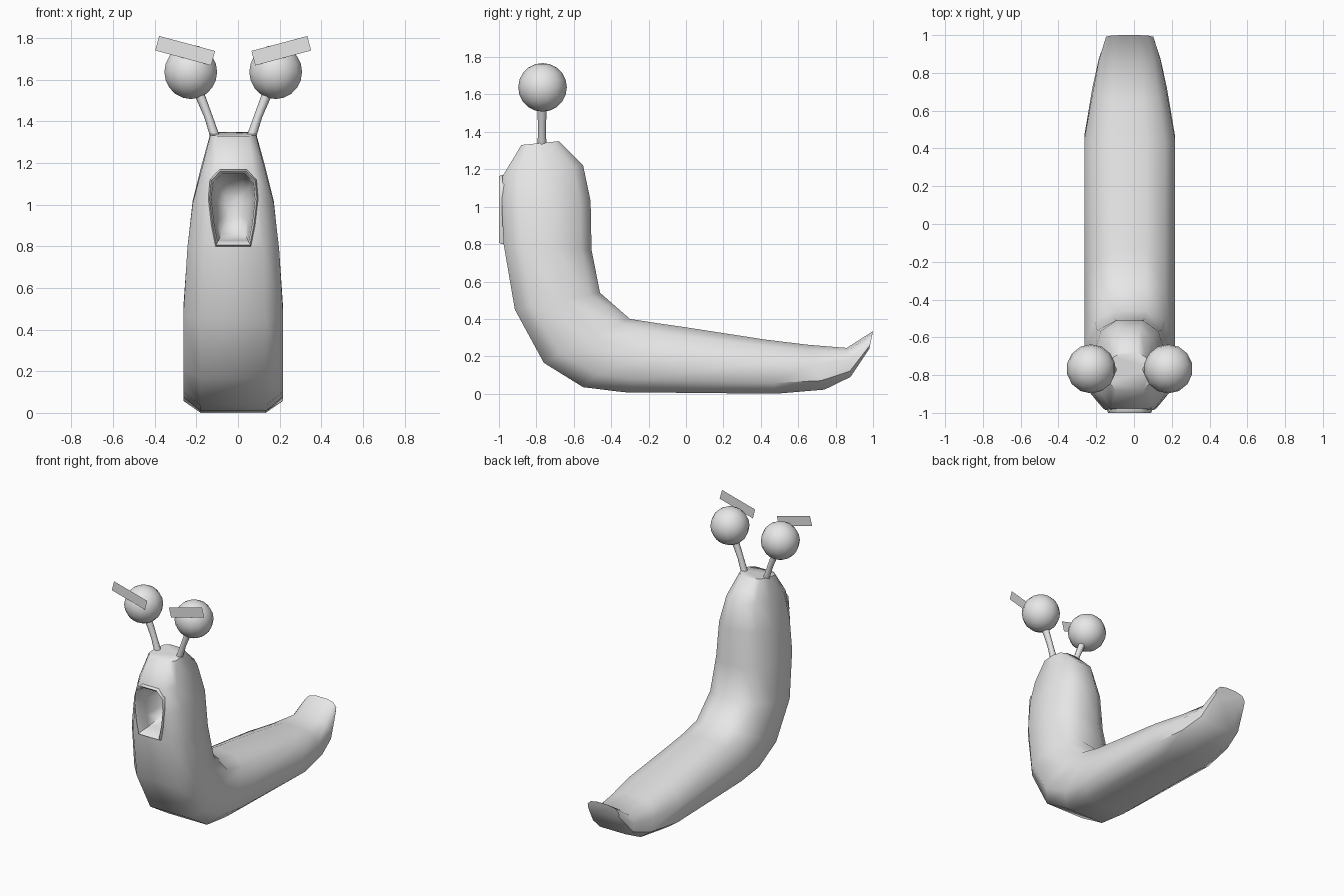
import bpy, bmesh, math
from mathutils import Vector

cube = bpy.data.objects.get("Cube")
if cube:
    bpy.data.objects.remove(cube, do_unlink=True)

CX = -0.023   # mirror plane of the animal

grey = bpy.data.materials.new("plain grey")
grey.use_nodes = True
grey.diffuse_color = (0.8, 0.8, 0.8, 1)
grey.node_tree.nodes["Principled BSDF"].inputs["Base Color"].default_value = (0.8, 0.8, 0.8, 1)


def finish(bm, name, angle=None):
    bmesh.ops.recalc_face_normals(bm, faces=bm.faces)
    mesh = bpy.data.meshes.new(name)
    bm.to_mesh(mesh)
    bm.free()
    mesh.materials.append(grey)
    obj = bpy.data.objects.new(name, mesh)
    bpy.context.collection.objects.link(obj)
    if angle:
        smooth(obj, angle)
    return obj


def smooth(obj, angle):
    bpy.ops.object.select_all(action='DESELECT')
    obj.select_set(True)
    bpy.context.view_layer.objects.active = obj
    bpy.ops.object.shade_smooth_by_angle(angle=math.radians(angle))


def loft(loops, cap_start=True, cap_end=True):
    """Skin closed loops of equal length."""
    bm = bmesh.new()
    rings = [[bm.verts.new(p) for p in loop] for loop in loops]
    n = len(rings[0])
    for a, b in zip(rings, rings[1:]):
        for i in range(n):
            j = (i + 1) % n
            bm.faces.new((a[i], a[j], b[j], b[i]))
    if cap_start:
        bm.faces.new(rings[0])
    if cap_end:
        bm.faces.new(rings[-1])
    return bm


# Body: belly point (y, z), back point (y, z), half width
stations = [
    ((-0.88, 1.33), (-0.68, 1.35), 0.11),
    ((-0.98, 1.165), (-0.55, 1.22), 0.15),
    ((-0.985, 1.0), (-0.51, 1.03), 0.195),
    ((-0.975, 0.80), (-0.505, 0.77), 0.22),
    ((-0.915, 0.45), (-0.46, 0.54), 0.24),
    ((-0.76, 0.165), (-0.30, 0.40), 0.24),
    ((-0.55, 0.035), (-0.14, 0.375), 0.24),
    ((-0.33, 0.008), (0.0, 0.355), 0.24),
    ((0.48, 0.0), (0.42, 0.29), 0.24),
    ((0.74, 0.022), (0.65, 0.262), 0.197),
    ((0.88, 0.09), (0.86, 0.245), 0.163),
    ((0.98, 0.24), (1.0, 0.335), 0.125),
]
# Half section: share of width, share of the way from belly to back
half = [(0.65, 0), (1, 0.2), (1, 0.58), (0.78, 0.88), (0.36, 1)]
section = half + [(-u, v) for u, v in reversed(half)]


def body_loop(belly, back, w):
    a, b = Vector((CX, *belly)), Vector((CX, *back))
    return [a.lerp(b, v) + Vector((u * w, 0, 0)) for u, v in section]


body = finish(loft([body_loop(*s) for s in stations]), "body")

# Mouth: a raised rim that rolls into a rounded hollow
mouth_half = [(0.085, 0.80), (0.105, 0.90), (0.12, 1.03), (0.112, 1.12), (0.065, 1.17)]
mouth_outline = mouth_half + [(-x, z) for x, z in reversed(mouth_half)]
MID = 0.985


def mouth_loop(scale_x, scale_z, y):
    return [(CX + x * scale_x, y, MID + (z - MID) * scale_z) for x, z in mouth_outline]


cutter = finish(loft([mouth_loop(0.9, 0.92, -1.1), mouth_loop(0.9, 0.92, -0.72)]), "mouth_cutter")
cut = body.modifiers.new("mouth_hole", 'BOOLEAN')
cut.object = cutter
cut.operation = 'DIFFERENCE'
cut.solver = 'EXACT'
bpy.ops.object.select_all(action='DESELECT')
body.select_set(True)
bpy.context.view_layer.objects.active = body
bpy.ops.object.modifier_apply(modifier="mouth_hole")
bpy.data.objects.remove(cutter, do_unlink=True)
smooth(body, 55)

finish(loft([
    mouth_loop(1.0, 1.0, -0.94),
    mouth_loop(1.0, 1.0, -0.985),
    mouth_loop(0.95, 0.96, -1.0),
    mouth_loop(0.87, 0.88, -0.985),
    mouth_loop(0.84, 0.85, -0.90),
    mouth_loop(0.66, 0.68, -0.80),
    mouth_loop(0.3, 0.35, -0.76),
], cap_start=False), "mouth", 60)

for side, label in ((1, "left"), (-1, "right")):
    # Eyeball
    bm = bmesh.new()
    bmesh.ops.create_uvsphere(bm, u_segments=14, v_segments=10, radius=0.13)
    bmesh.ops.translate(bm, verts=bm.verts, vec=(CX + side * 0.204, -0.767, 1.638))
    finish(bm, label + "_eyeball", 60)

    # Eye stalk
    rings = []
    for dx, z, r in ((0.075, 1.29, 0.025), (0.118, 1.42, 0.021), (0.17, 1.55, 0.026)):
        rings.append([(CX + side * dx + r * math.cos(k * math.pi / 4),
                       -0.77 + r * math.sin(k * math.pi / 4), z) for k in range(8)])
    finish(loft(rings), label + "_eye_stalk", 60)

    # Eyebrow: a thin flat card, low towards the middle
    bm = bmesh.new()
    centre = Vector((CX + side * 0.231, -0.892, 1.74))
    along = Vector((side * math.cos(math.radians(15)), 0, math.sin(math.radians(15)))) * 0.139
    up = Vector((-along.z * side, 0, along.x * side)).normalized() * 0.036
    bm.faces.new([bm.verts.new(centre + along * a + up * b)
                  for a, b in ((-1, -1), (1, -1), (1, 1), (-1, 1))])
    finish(bm, label + "_eyebrow")
